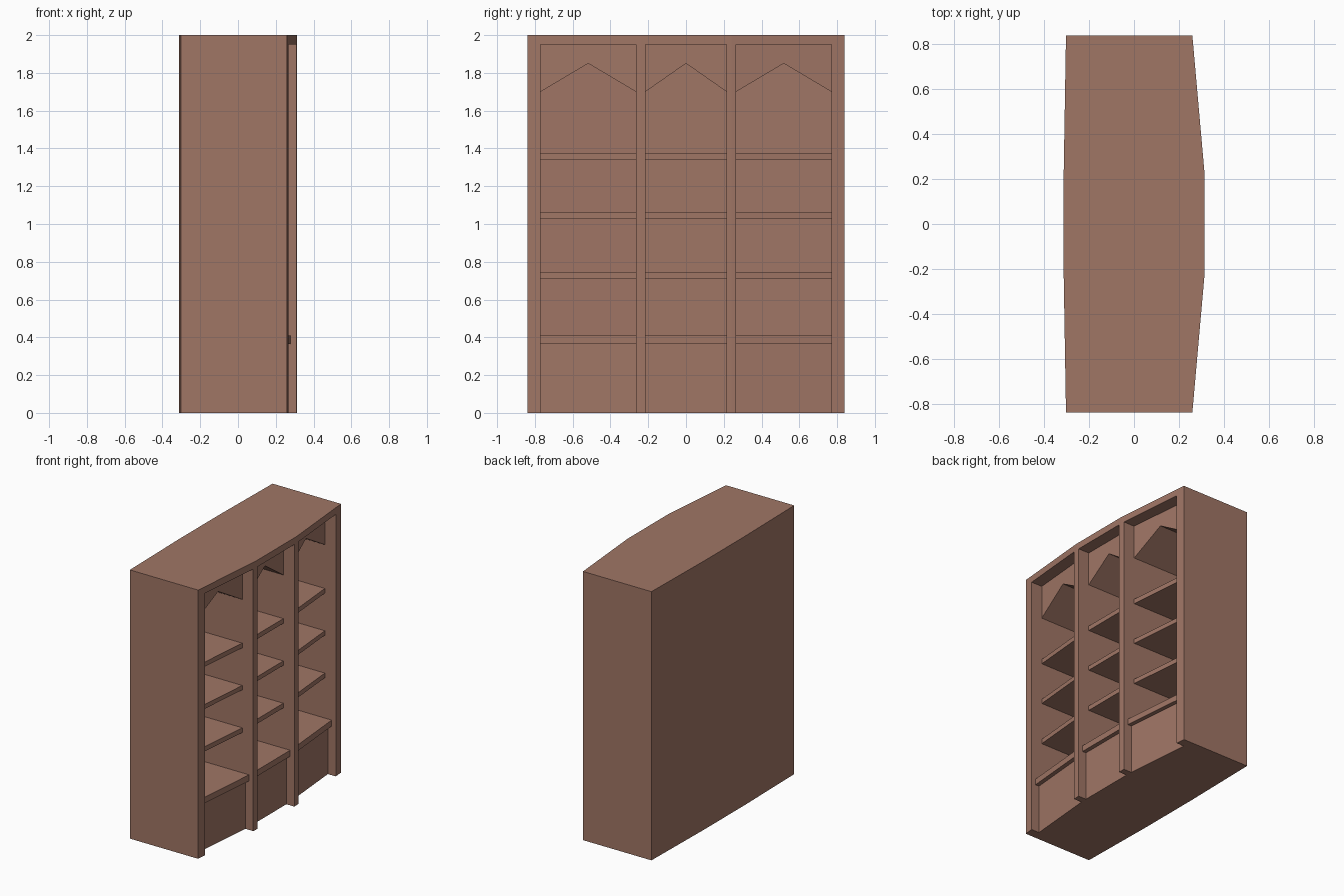
import bpy, bmesh

if "Cube" in bpy.data.objects:
    bpy.data.objects.remove(bpy.data.objects["Cube"])

wood = bpy.data.materials.new("brown wood")
wood.diffuse_color = (0.352, 0.180, 0.131, 1)
wood.use_nodes = True
wood.node_tree.nodes["Principled BSDF"].inputs["Base Color"].default_value = wood.diffuse_color

HALF, BREAK = 0.84, 0.24      # half width, and where the bowed plan changes facet
BACK_T = 0.03                 # back panel thickness


def bow(y, edge, middle):
    t = max(0, (abs(y) - BREAK) / (HALF - BREAK))
    return middle + (edge - middle) * t


def front(y):
    return bow(y, 0.26, 0.313)


def back(y):
    return bow(y, -0.303, -0.313)


def slab(name, stations, x_back, x_front):
    """Solid running along y; each station is (y, z low, z high)."""
    bm = bmesh.new()
    rings = []
    for y, lo, hi in stations:
        b, f = x_back(y), x_front(y)
        rings.append([bm.verts.new(p) for p in
                      ((b, y, lo), (f, y, lo), (f, y, hi), (b, y, hi))])
    for r, s in zip(rings, rings[1:]):
        for i in range(4):
            j = (i + 1) % 4
            bm.faces.new((r[i], r[j], s[j], s[i]))
    bm.faces.new(rings[0])
    bm.faces.new(rings[-1])
    bmesh.ops.recalc_face_normals(bm, faces=bm.faces)
    me = bpy.data.meshes.new(name)
    bm.to_mesh(me)
    bm.free()
    me.materials.append(wood)
    ob = bpy.data.objects.new(name, me)
    bpy.context.collection.objects.link(ob)


def flat(ys, lo, hi):
    return [(y, lo, hi) for y in ys]


def inner_back(y):
    return back(y) + BACK_T


# Carcass: top board, back panel, sides and dividers
slab("top_board", flat((-HALF, -BREAK, BREAK, HALF), 1.95, 2), back, front)
slab("back_panel", flat((-0.77, -BREAK, BREAK, 0.77), 0, 1.95), back, inner_back)
for side, s in (("left", -1), ("right", 1)):
    slab(side + "_side", flat((s * 0.77, s * HALF), 0, 1.95), back, front)
    slab(side + "_divider", flat((s * 0.215, s * BREAK, s * 0.265), 0, 1.95),
         inner_back, front)

# Three bays: plinth, counter, shelves and pointed arch
for bay, y0, y1 in (("left", -0.77, -0.265), ("middle", -0.215, 0.215),
                    ("right", 0.265, 0.77)):
    slab(bay + "_plinth", flat((y0, y1), 0, 0.365), inner_back,
         lambda y: front(y) - 0.065)
    slab(bay + "_counter", flat((y0, y1), 0.365, 0.41), inner_back,
         lambda y: front(y) - 0.034)
    for i, (lo, hi) in enumerate(((0.71, 0.745), (1.027, 1.06), (1.34, 1.375))):
        slab(f"{bay}_shelf_{i + 1}", flat((y0, y1), lo, hi), inner_back,
             lambda y: front(y) - 0.09)
    slab(bay + "_arch", [(y0, 1.7, 1.95), ((y0 + y1) / 2, 1.85, 1.95),
                         (y1, 1.7, 1.95)], inner_back, lambda y: front(y) - 0.09)
